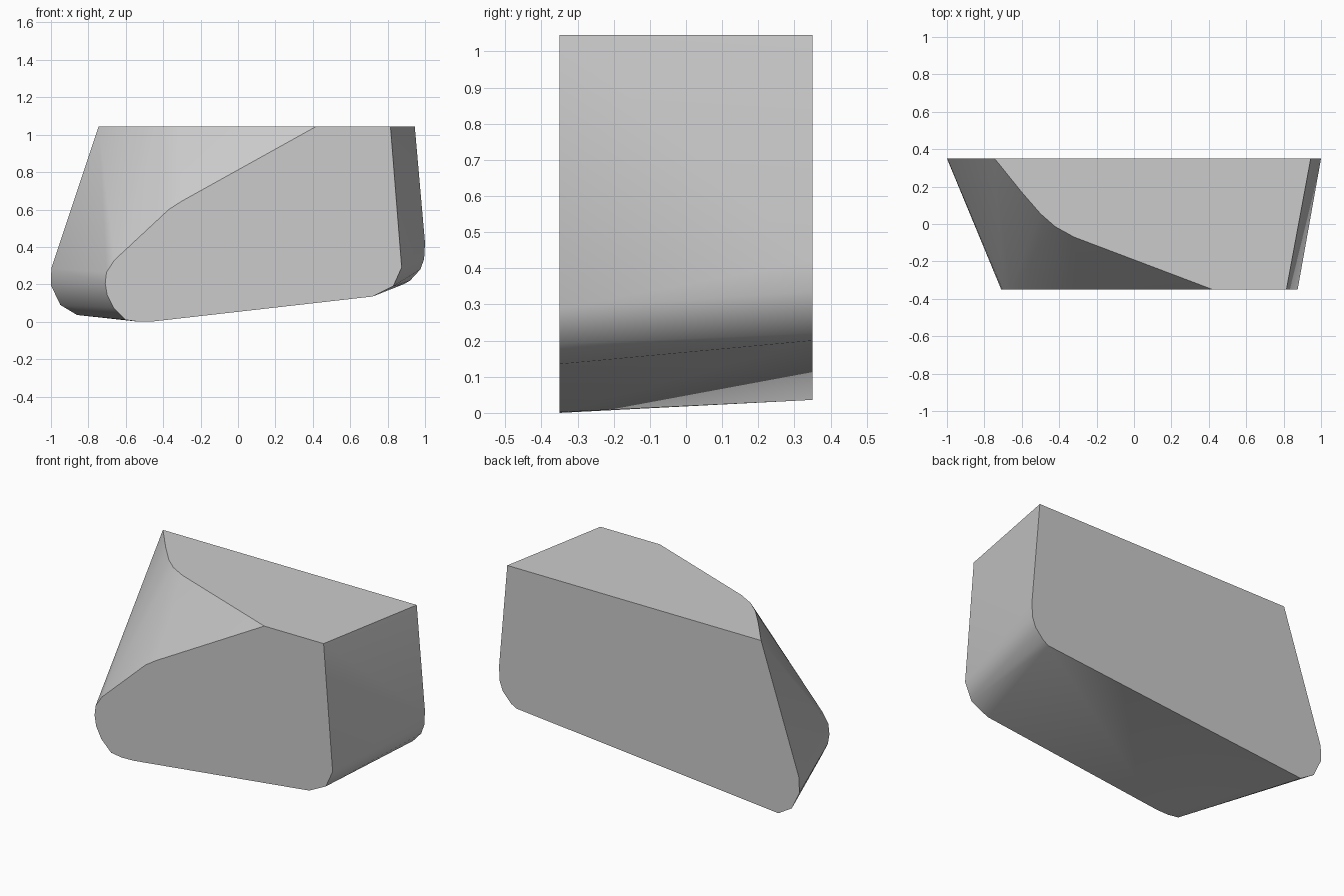
import bpy, bmesh, math

if "Cube" in bpy.data.objects:
    bpy.data.objects.remove(bpy.data.objects["Cube"])

D, TOP = 0.35, 1.045

# Front face outline (x, z), with a sliced upper left corner and rounded bottom
front = [(-0.6, 0.01), (-0.665, 0.075), (-0.70, 0.145), (-0.71, 0.205), (-0.703, 0.265),
         (-0.66, 0.33), (-0.37, 0.60), (-0.30, 0.645), (0.42, TOP), (0.815, TOP),
         (0.875, 0.29), (0.83, 0.19), (0.72, 0.135), (-0.38, 0.01), (-0.45, 0.002), (-0.53, 0.0)]
# Back face outline (x, z)
back = [(-0.745, TOP), (0.945, TOP), (1.0, 0.42), (0.995, 0.335), (0.975, 0.28),
        (0.92, 0.22), (0.885, 0.2), (-0.86, 0.036), (-0.95, 0.09), (-1.0, 0.195), (-0.998, 0.285)]
# Curved left edge of the top face (x, y)
top = [(-0.60, 0.17), (-0.50, 0.055), (-0.42, -0.015), (-0.32, -0.07)]

points = [(x, -D, z) for x, z in front] + [(x, D, z) for x, z in back] + [(x, y, TOP) for x, y in top]

# Wrap the outlines into one faceted block
bm = bmesh.new()
for p in points:
    bm.verts.new(p)
bmesh.ops.convex_hull(bm, input=bm.verts[:])
loose = [v for v in bm.verts if not v.link_faces]
bmesh.ops.delete(bm, geom=loose, context='VERTS')
bmesh.ops.dissolve_limit(bm, angle_limit=math.radians(0.5), verts=bm.verts[:], edges=bm.edges[:])
bmesh.ops.recalc_face_normals(bm, faces=bm.faces[:])

mesh = bpy.data.meshes.new("rock_block")
bm.to_mesh(mesh)
bm.free()
obj = bpy.data.objects.new("rock_block", mesh)
bpy.context.collection.objects.link(obj)
obj.select_set(True)
bpy.context.view_layer.objects.active = obj
bpy.ops.object.shade_smooth_by_angle(angle=math.radians(30))
